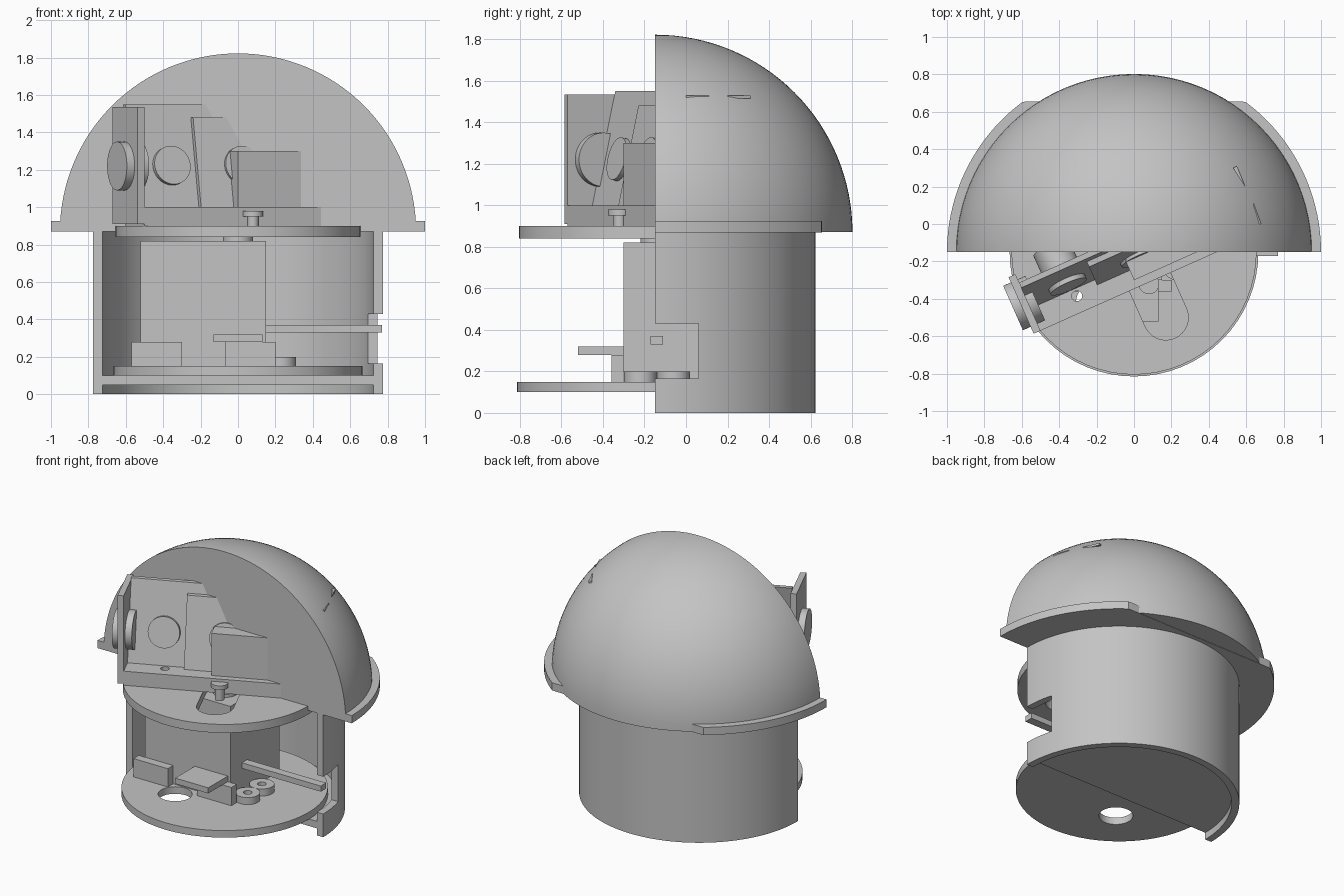
import bpy, bmesh
from math import sin, cos, pi, radians
from mathutils import Vector, Matrix

if "Cube" in bpy.data.objects:
    bpy.data.objects.remove(bpy.data.objects["Cube"])

grey = bpy.data.materials.new("light grey")
grey.use_nodes = True
tone = (0.55, 0.55, 0.55, 1)
grey.diffuse_color = tone
grey.node_tree.nodes["Principled BSDF"].inputs["Base Color"].default_value = tone

CY = -0.15                     # cut plane and main axis
TURN = radians(24)             # heading of the sensor bracket
LEAN = 0.22                    # backward lean of the bracket plates
along = Vector((cos(TURN), sin(TURN), 0))
back = Vector((-sin(TURN), cos(TURN), 0))
parts = []


def finish(bm, name):
    bmesh.ops.recalc_face_normals(bm, faces=bm.faces)
    mesh = bpy.data.meshes.new(name)
    bm.to_mesh(mesh)
    bm.free()
    obj = bpy.data.objects.new(name, mesh)
    bpy.context.collection.objects.link(obj)
    mesh.materials.append(grey)
    parts.append(obj)
    return obj


def prism(name, outline, z0, z1, lean=0):
    bm = bmesh.new()
    face = bm.faces.new([bm.verts.new((p[0], p[1], z0)) for p in outline])
    new = bmesh.ops.extrude_face_region(bm, geom=[face])["geom"]
    top = [v for v in new if isinstance(v, bmesh.types.BMVert)]
    bmesh.ops.translate(bm, verts=top, vec=Vector((0, 0, z1 - z0)) + back * lean * (z1 - z0))
    return finish(bm, name)


def box(name, x0, x1, y0, y1, z0, z1):
    return prism(name, [(x0, y0), (x1, y0), (x1, y1), (x0, y1)], z0, z1)


def local(u, d):
    return Vector((-0.5, -0.57, 0)) + along * u + back * d


def bracket(name, u0, u1, d0, d1, z0, z1, lean=0):
    return prism(name, [local(u0, d0), local(u1, d0), local(u1, d1), local(u0, d1)], z0, z1, lean)


def arc(x, y, r, start=0, end=2 * pi, steps=64, closed=False):
    n = steps if closed else steps + 1
    return [(x + r * cos(start + (end - start) * i / steps),
             y + r * sin(start + (end - start) * i / steps)) for i in range(n)]


def disc(name, x, y, r, z0, z1):
    return prism(name, arc(x, y, r, closed=True), z0, z1)


def rod(name, start, direction, length, r):
    bm = bmesh.new()
    d = direction.normalized()
    turn = d.to_track_quat('Z', 'Y').to_matrix().to_4x4()
    bmesh.ops.create_cone(bm, cap_ends=True, segments=48, radius1=r, radius2=r, depth=length,
                          matrix=Matrix.Translation(start + d * length / 2) @ turn)
    return finish(bm, name)


def cut(obj, cutter):
    mod = obj.modifiers.new("cut", 'BOOLEAN')
    mod.operation = 'DIFFERENCE'
    mod.solver = 'EXACT'
    mod.object = cutter
    cutter.hide_render = True
    cutter.hide_viewport = True
    if cutter in parts:
        parts.remove(cutter)


# Half dome, closed on the cut plane and underneath
bm = bmesh.new()
bmesh.ops.create_uvsphere(bm, u_segments=96, v_segments=64, radius=0.952,
                          matrix=Matrix.Translation((0, CY, 0.87)))
for normal in ((0, 1, 0), (0, 0, 1)):
    res = bmesh.ops.bisect_plane(bm, geom=bm.verts[:] + bm.edges[:] + bm.faces[:],
                                 plane_co=(0, CY, 0.872), plane_no=normal, clear_inner=True)
    rim = [e for e in bm.edges if e.is_boundary]
    bmesh.ops.holes_fill(bm, edges=rim, sides=0)
finish(bm, "dome")

# Flange with a straight back edge
flange_pts = [(x, min(y, 0.655)) for x, y in arc(0, CY, 1, 0, pi)]
flange_pts = [p for i, p in enumerate(flange_pts)
              if p[1] < 0.655 or flange_pts[i - 1][1] < 0.655 or flange_pts[i + 1][1] < 0.655]
prism("flange", flange_pts, 0.87, 0.925)

# Slivers of the inner frame showing through the dome
prism("frame_corner_front", [(0.68, 0), (0.64, 0.11), (0.63, 0)], 1.515, 1.53)
prism("frame_corner_back", [(0.55, 0.31), (0.53, 0.3), (0.595, 0.2)], 1.515, 1.53)

# Half round housing with a cable notch and a recessed floor
wall = prism("housing_wall", arc(0, CY, 0.775, 0, pi) + arc(0, CY, 0.725, pi, 0), 0, 0.871)
cut(wall, box("notch_cutter", 0.6, 0.9, -0.3, 0.06, 0.165, 0.43))
prism("housing_floor", arc(0, CY, 0.73, 0, pi), 0.05, 0.1)

# Round plates with their openings
base = disc("base_plate", 0, CY, 0.665, 0.1, 0.15)
cut(base, disc("base_hole_cutter", -0.2, -0.42, 0.11, 0.04, 0.2))
platform = disc("platform", 0, CY, 0.655, 0.84, 0.9)
slot = arc(0.17, -0.5, 0.12, pi + TURN, 2 * pi + TURN, 24) + arc(0.05, -0.23, 0.12, TURN, pi + TURN, 24)
cut(platform, prism("slot_cutter", slot, 0.8, 0.95))

# Drive and electronics between the plates
box("motor_box", -0.52, 0.15, -0.3, 0.25, 0.15, 0.82)
disc("motor_collar", 0, -0.14, 0.08, 0.82, 0.841)
box("left_block", -0.57, -0.3, -0.36, -0.3, 0.15, 0.28)
box("right_block", -0.07, 0.2, -0.36, -0.3, 0.15, 0.28)
box("connector_plate", -0.13, 0.13, -0.52, -0.3, 0.28, 0.32)
box("cross_bar", 0.15, 0.77, -0.17, -0.11, 0.33, 0.37)
for i, y in enumerate((-0.22, -0.06)):
    ring = disc(f"spacer_ring_{i + 1}", 0.23, y, 0.08, 0.15, 0.2)
    cut(ring, disc(f"ring_cutter_{i + 1}", 0.23, y, 0.028, 0.151, 0.25))

# Turned bracket above the platform
slab = bracket("bracket_base", 0, 1.08, 0, 0.25, 0.9, 1.0)
pin = disc("pin_cutter", -0.305, -0.385, 0.028, 0.8, 1.1)
cut(slab, pin)
cut(platform, pin)
bracket("rear_plate", 0, 0.75, 0.13, 0.16, 1.0, 1.55, LEAN)
bracket("front_plate", 0.376, 0.8, 0.1, 0.13, 1.0, 1.48, LEAN)
bracket("side_block", 0.567, 1.06, 0.043, 0.2, 1.0, 1.3)
bracket("end_plate", -0.04, 0, 0, 0.33, 0.91, 1.535)

# Lenses on the bracket
up = Vector((0, 0, 1))
rod("end_lens", local(-0.085, 0.17) + up * 1.22, along, 0.13, 0.13)
facing = -back + up * LEAN
for name, u, d in (("rear", 0.233, 0.178), ("front", 0.64, 0.157)):
    centre = local(u, d) + up * 1.22
    rod(name + "_lens", centre - facing * 0.2, facing, 0.23, 0.105)

# Fixing bolt in the slot
disc("bolt_shank", 0.08, -0.32, 0.03, 0.86, 0.96)
disc("bolt_head", 0.08, -0.32, 0.055, 0.95, 0.98)

# Smooth the round parts, keep the edges sharp
bpy.ops.object.select_all(action='DESELECT')
for obj in parts:
    obj.select_set(True)
bpy.context.view_layer.objects.active = parts[0]
bpy.ops.object.shade_smooth_by_angle(angle=radians(30))
